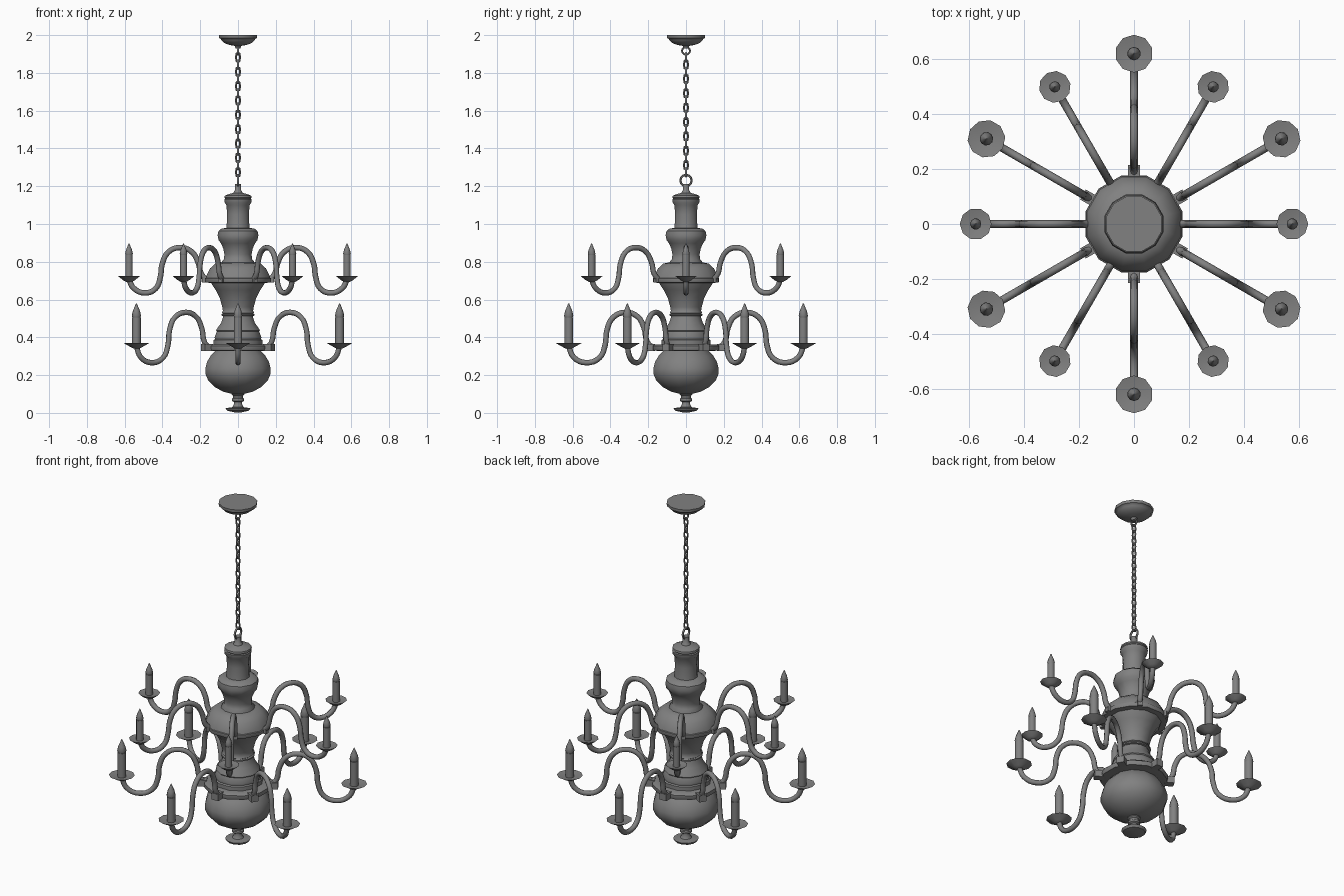
import bpy, bmesh, math

if "Cube" in bpy.data.objects:
    bpy.data.objects.remove(bpy.data.objects["Cube"])

C = bpy.context.collection


def smooth(o, deg=40):
    bpy.ops.object.select_all(action='DESELECT')
    o.select_set(True)
    bpy.context.view_layer.objects.active = o
    bpy.ops.object.shade_smooth_by_angle(angle=math.radians(deg))
    return o


def lathe(name, prof, n=12, flat=True):
    """Revolve (r, z) points round z; with flat the sides face the axes."""
    bm = bmesh.new()
    off, k = (math.pi / n, 1 / math.cos(math.pi / n)) if flat else (0, 1)
    rings = [[bm.verts.new((r * k * math.cos(off + 2 * math.pi * i / n),
                            r * k * math.sin(off + 2 * math.pi * i / n), z))
              for i in range(n)] for r, z in prof]
    for a, b in zip(rings, rings[1:]):
        for i in range(n):
            j = (i + 1) % n
            bm.faces.new((a[i], a[j], b[j], b[i]))
    bm.faces.new(rings[0][::-1])
    bm.faces.new(rings[-1])
    me = bpy.data.meshes.new(name)
    bm.to_mesh(me)
    bm.free()
    o = bpy.data.objects.new(name, me)
    C.objects.link(o)
    return smooth(o)


def tube(name, pts, rad):
    """Round tube through (r, z) points in the xz plane."""
    cu = bpy.data.curves.new(name, 'CURVE')
    cu.dimensions = '3D'
    cu.bevel_depth, cu.bevel_resolution, cu.resolution_u = rad, 2, 4
    cu.use_fill_caps = True
    s = cu.splines.new('BEZIER')
    s.bezier_points.add(len(pts) - 1)
    for p, (r, z) in zip(s.bezier_points, pts):
        p.co = (r, 0, z)
        p.handle_left_type = p.handle_right_type = 'AUTO'
    o = bpy.data.objects.new(name, cu)
    C.objects.link(o)
    bpy.ops.object.select_all(action='DESELECT')
    o.select_set(True)
    bpy.context.view_layer.objects.active = o
    bpy.ops.object.convert(target='MESH')
    return smooth(bpy.context.object, 50)


def torus(name, z, major, minor, turn, stretch=0.0, seg=12):
    """Upright ring, lengthened vertically by stretch at each end."""
    bpy.ops.mesh.primitive_torus_add(major_radius=major, minor_radius=minor,
                                     major_segments=seg, minor_segments=6)
    o = bpy.context.object
    o.name = name
    for v in o.data.vertices:
        if abs(v.co.y) > 1e-4:
            v.co.y += math.copysign(stretch, v.co.y)
    o.location.z = z
    o.rotation_euler = (math.pi / 2, 0, turn)
    return smooth(o, 60)


def repeat(objs, start):
    """Six copies round the axis, 60 degrees apart."""
    for o in objs:
        o.rotation_euler.z = start
        for i in range(1, 6):
            c = o.copy()
            c.rotation_euler.z = start + i * math.pi / 3
            C.objects.link(c)


# Central turned body
lathe("bottom_finial", [(.02, .003), (.058, .012), (.066, .025), (.03, .03), (.022, .045),
                        (.022, .058), (.032, .064), (.032, .076), (.026, .08), (.026, .09),
                        (.034, .097), (.034, .108)])
lathe("lower_bulb", [(.03, .10), (.08, .113), (.125, .138), (.158, .172), (.173, .208),
                     (.173, .235), (.164, .27), (.145, .302), (.115, .335)])
lathe("lower_arm_plate", [(.125, .327), (.172, .33), (.176, .338), (.176, .355), (.165, .362),
                          (.128, .363)])
lathe("lower_waist", [(.13, .355), (.13, .385), (.122, .39), (.124, .40), (.112, .43),
                      (.116, .435), (.112, .445), (.09, .475), (.08, .505), (.078, .512),
                      (.088, .515), (.088, .522), (.08, .526), (.08, .53)])
lathe("middle_vase", [(.08, .525), (.086, .53), (.08, .54), (.083, .56), (.097, .61),
                      (.118, .65), (.138, .68), (.145, .70)])
lathe("upper_arm_plate", [(.14, .688), (.172, .69), (.175, .696), (.175, .712), (.165, .718)])
lathe("upper_dome", [(.172, .71), (.166, .73), (.148, .765), (.12, .79), (.09, .797)])
lathe("neck_vase", [(.088, .79), (.088, .797), (.074, .815), (.072, .84), (.078, .87),
                    (.09, .898), (.103, .915), (.108, .94), (.104, .962), (.088, .975),
                    (.06, .98)])
lathe("top_column", [(.062, .975), (.06, .99), (.058, 1.05), (.061, 1.10), (.07, 1.112),
                     (.072, 1.13), (.068, 1.135), (.072, 1.14), (.07, 1.15), (.05, 1.158),
                     (.024, 1.165), (.022, 1.172), (.017, 1.178), (.017, 1.212)])

# Hanging rings, chain and ceiling canopy
torus("lower_chain_ring", 1.23, .03, .006, math.pi / 2)
for i in range(17):
    torus("chain_link", 1.274 + i * .038, .0115, .005, (i % 2) * math.pi / 2, .012, 8)
torus("upper_chain_ring", 1.917, .021, .005, math.pi / 2)
lathe("ceiling_canopy", [(.012, 1.93), (.018, 1.943), (.045, 1.948), (.07, 1.957),
                         (.088, 1.972), (.092, 1.98), (.1, 1.984), (.101, 2.0)])


# Arm tiers with mounting block, drip pan, candle and flame
def tier(name, path, block, pan_r, wick_r, pan_z, tip_z, start):
    er, ez = path[-1]
    arm = tube(name + "_arm", path, .0145)
    bpy.ops.mesh.primitive_cube_add(size=1)
    mount = bpy.context.object
    mount.name = name + "_mount"
    w, h, outer = block
    for v in mount.data.vertices:
        v.co = (outer - .025 + v.co.x * .05, v.co.y * w, path[0][1] + v.co.z * h)
    pan = lathe(name + "_drip_pan", [(.015, pan_z - .03), (.032, pan_z - .021),
                                     (pan_r, pan_z), (wick_r, pan_z - .008)], 10, False)
    fz = tip_z - 3.2 * wick_r
    candle = lathe(name + "_candle", [(wick_r, pan_z - .01), (wick_r, fz)], 10, False)
    flame = lathe(name + "_flame", [(wick_r * .85, fz - .002), (wick_r * 1.05, fz + wick_r * .4),
                                    (wick_r * .8, fz + wick_r * 1.5), (.002, tip_z)], 10, False)
    for o in (pan, candle, flame):
        for v in o.data.vertices:
            v.co.x += er
    repeat([arm, mount, pan, candle, flame], start)


tier("lower", [(.18, .347), (.205, .375), (.222, .45), (.257, .51), (.32, .532), (.385, .506),
               (.418, .44), (.428, .36), (.458, .292), (.53, .266), (.595, .295), (.621, .352)],
     (.042, .038, .215), .069, .0235, .37, .58, math.pi / 6)
tier("upper", [(.165, .702), (.194, .735), (.212, .80), (.248, .855), (.312, .875), (.37, .85),
               (.402, .785), (.411, .72), (.436, .658), (.492, .635), (.553, .661), (.577, .705)],
     (.026, .026, .19), .058, .0195, .724, .897, 0)

# Dark grey metal over everything
metal = bpy.data.materials.new("dark_metal")
metal.diffuse_color = (.22, .22, .22, 1)
metal.use_nodes = True
metal.node_tree.nodes["Principled BSDF"].inputs["Base Color"].default_value = metal.diffuse_color
for me in {o.data for o in C.objects}:
    me.materials.clear()
    me.materials.append(metal)
